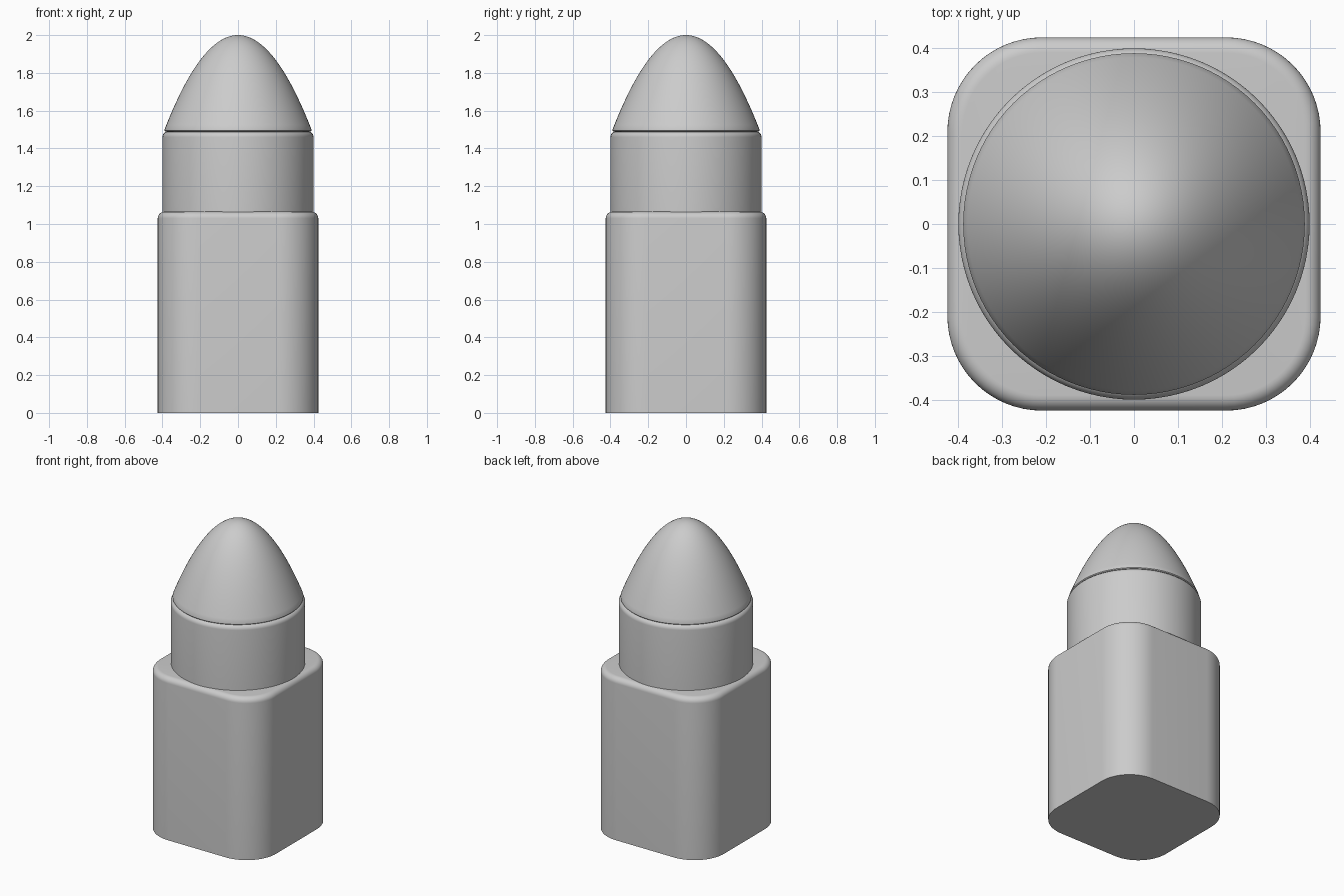
import bpy, bmesh, math

if "Cube" in bpy.data.objects:
    bpy.data.objects.remove(bpy.data.objects["Cube"])

mat = bpy.data.materials.new("light grey")
mat.diffuse_color = (0.6, 0.6, 0.6, 1)
mat.use_nodes = True
mat.node_tree.nodes["Principled BSDF"].inputs["Base Color"].default_value = mat.diffuse_color


def finish(name, rings):
    """Skin a stack of equal-length closed rings and cap both ends."""
    bm = bmesh.new()
    loops = [[bm.verts.new(p) for p in ring] for ring in rings]
    n = len(loops[0])
    for a, b in zip(loops, loops[1:]):
        for i in range(n):
            j = (i + 1) % n
            bm.faces.new((a[i], a[j], b[j], b[i]))
    bm.faces.new(loops[0][::-1])
    bm.faces.new(loops[-1])
    me = bpy.data.meshes.new(name)
    bm.to_mesh(me)
    bm.free()
    me.materials.append(mat)
    ob = bpy.data.objects.new(name, me)
    bpy.context.collection.objects.link(ob)
    bpy.context.view_layer.objects.active = ob
    ob.select_set(True)
    bpy.ops.object.shade_smooth_by_angle(angle=math.radians(35))
    ob.select_set(False)


def circle(r, z, n=96):
    return [(r * math.cos(2 * math.pi * i / n), r * math.sin(2 * math.pi * i / n), z)
            for i in range(n)]


def rounded_square(half, rad, z, seg=16):
    pts, c = [], half - rad
    for q in range(4):
        sx, sy = [(1, 1), (-1, 1), (-1, -1), (1, -1)][q]
        for k in range(seg + 1):
            a = math.pi / 2 * (q + k / seg)
            pts.append((sx * c + rad * math.cos(a), sy * c + rad * math.sin(a), z))
    return pts


def edge(size, top, b, seg=8):
    """Quarter-round top edge as (inset size, height) pairs."""
    return [(size - b * (1 - math.cos(math.pi / 2 * k / seg)),
             top - b + b * math.sin(math.pi / 2 * k / seg)) for k in range(seg + 1)]


# Square case with rounded corners and a soft top rim
H, R = 0.425, 0.215
finish("case", [rounded_square(H, R, 0)] +
       [rounded_square(s, R - (H - s), z) for s, z in edge(H, 1.065, 0.035)])

# Round collar
finish("collar", [circle(0.4, 1.05)] + [circle(r, z) for r, z in edge(0.4, 1.49, 0.03)])

# Parabolic tip with a small rounded lip at its base
tip = [(0.370, 1.487), (0.384, 1.489), (0.389, 1.494)]
tip += [(0.389 * (1 - k / 40), 2 - 0.5 * (1 - k / 40) ** 2) for k in range(40)]
tip.append((0.001, 2.0))
finish("tip", [circle(r, z) for r, z in tip])
